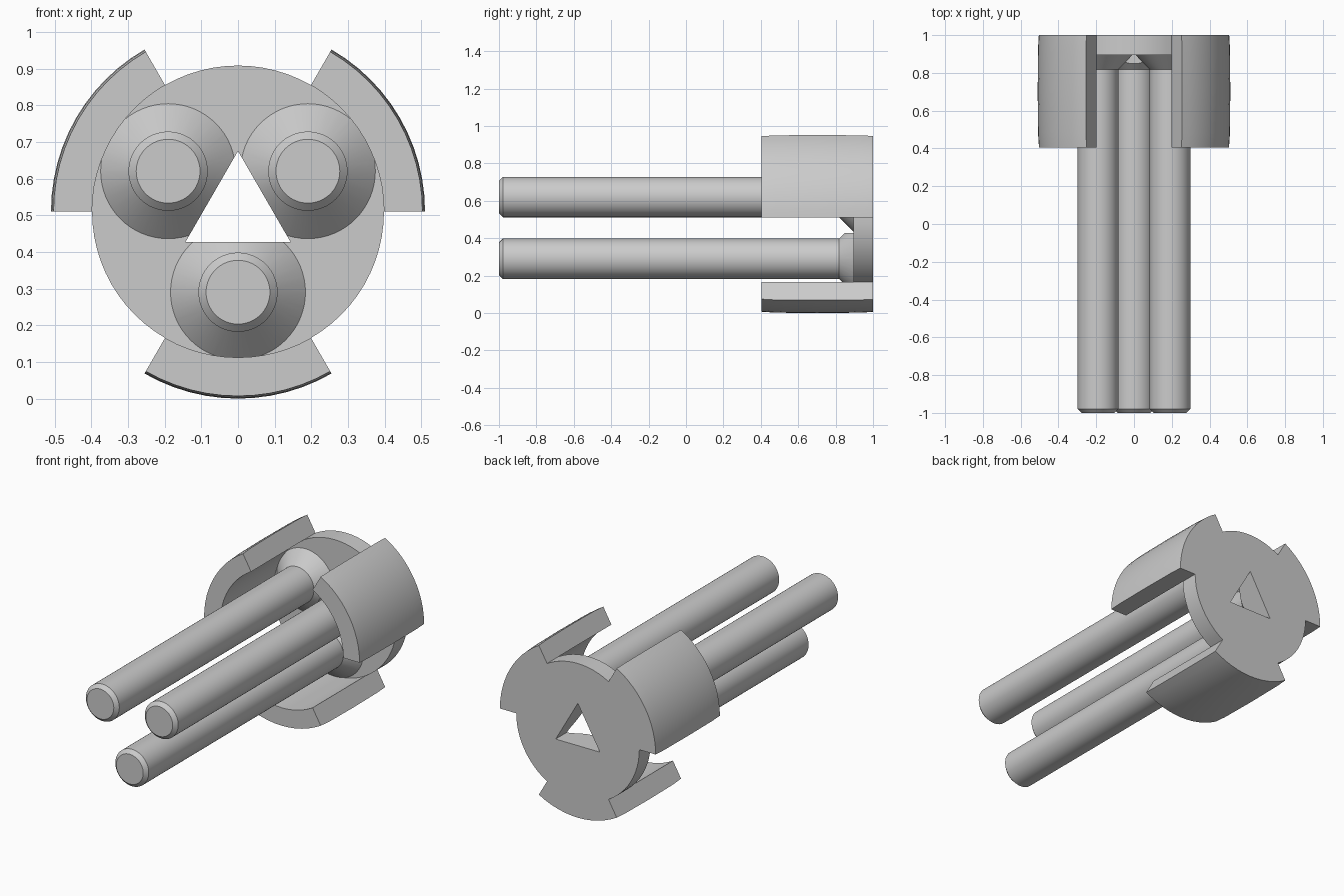
import bpy, bmesh
from math import sin, cos, tau, radians
from mathutils import Vector

if "Cube" in bpy.data.objects:
    bpy.data.objects.remove(bpy.data.objects["Cube"], do_unlink=True)

CZ = 0.51                  # height of the plug axis
DISC_R, INNER_Y = 0.398, 0.895
PIN_OFFSET, HOLE_R = 0.22, 0.165

grey = bpy.data.materials.new("plain grey")
grey.use_nodes = True
grey.diffuse_color = (0.6, 0.6, 0.6, 1)
grey.node_tree.nodes["Principled BSDF"].inputs["Base Color"].default_value = grey.diffuse_color


def finish(bm, name):
    bmesh.ops.remove_doubles(bm, verts=bm.verts, dist=1e-5)
    bmesh.ops.recalc_face_normals(bm, faces=bm.faces)
    mesh = bpy.data.meshes.new(name)
    bm.to_mesh(mesh)
    bm.free()
    ob = bpy.data.objects.new(name, mesh)
    bpy.context.collection.objects.link(ob)
    mesh.materials.append(grey)
    return ob


def point(r, y, a, centre=(0, CZ)):
    return Vector((centre[0] + r * cos(a), y, centre[1] + r * sin(a)))


def face(bm, points):
    # Drops repeated points where the profile meets the axis
    unique = []
    for p in points:
        if all((p - q).length > 1e-6 for q in unique):
            unique.append(p)
    if len(unique) > 2:
        bm.faces.new([bm.verts.new(p) for p in unique])


def sweep(bm, profile, a0, a1, steps, centre=(0, CZ)):
    for i in range(steps):
        a, b = (a0 + (a1 - a0) * k / steps for k in (i, i + 1))
        for p, q in zip(profile, profile[1:]):
            face(bm, [point(*p, a, centre), point(*q, a, centre),
                      point(*q, b, centre), point(*p, b, centre)])


def lathe(name, profile, steps, start=0, centre=(0, CZ)):
    bm = bmesh.new()
    sweep(bm, profile, start, start + tau, steps, centre)
    return finish(bm, name)


def cut(ob, cutter, operation):
    mod = ob.modifiers.new("cut", 'BOOLEAN')
    mod.operation, mod.object, mod.solver = operation, cutter, 'EXACT'
    bpy.context.view_layer.objects.active = ob
    bpy.ops.object.modifier_apply(modifier=mod.name)


def smooth(ob):
    bpy.ops.object.select_all(action='DESELECT')
    ob.select_set(True)
    bpy.context.view_layer.objects.active = ob
    bpy.ops.object.shade_smooth_by_angle(angle=radians(25))


# Helpers: triangular core, and the cylinder limiting the pin collars
core = lathe("core_cutter", [(0, 0.7), (HOLE_R, 0.7), (HOLE_R, 1.1), (0, 1.1)], 3, tau / 4)
limit = lathe("collar_limit", [(0, -1.1), (DISC_R, -1.1), (DISC_R, INNER_Y), (0, INNER_Y)], 72)

# Base disc with three slightly crowned guard walls
wall = [(DISC_R, INNER_Y), (DISC_R, 0.405), (0.503, 0.405), (0.508, 0.48),
        (0.51, 0.7), (0.508, 0.93), (0.504, 1), (DISC_R, 1)]
rim = [(DISC_R, INNER_Y), (DISC_R, 1)]
bm = bmesh.new()
for k in range(6):
    a0, a1 = tau * k / 6, tau * (k + 1) / 6
    edge = rim if k % 2 else wall
    sweep(bm, [(0, INNER_Y)] + edge + [(0, 1)], a0, a1, 12)
    if edge is wall:
        for a in (a0, a1):
            face(bm, [point(*p, a) for p in wall])
base = finish(bm, "base_with_guards")
cut(base, core, 'DIFFERENCE')
smooth(base)

# Three pins with chamfered tips and conical collars
pin_profile = [(0, -1), (0.087, -1), (0.108, -0.979), (0.108, 0.819),
               (0.184, INNER_Y), (0.184, 0.93), (0, 0.93)]
for name, degrees in (("left_pin", 30), ("right_pin", 150), ("lower_pin", 270)):
    spot = point(PIN_OFFSET, 0, radians(degrees))
    pin = lathe(name, pin_profile, 64, centre=(spot.x, spot.z))
    cut(pin, limit, 'INTERSECT')
    cut(pin, core, 'DIFFERENCE')
    smooth(pin)

for helper in (core, limit):
    bpy.data.objects.remove(helper, do_unlink=True)
